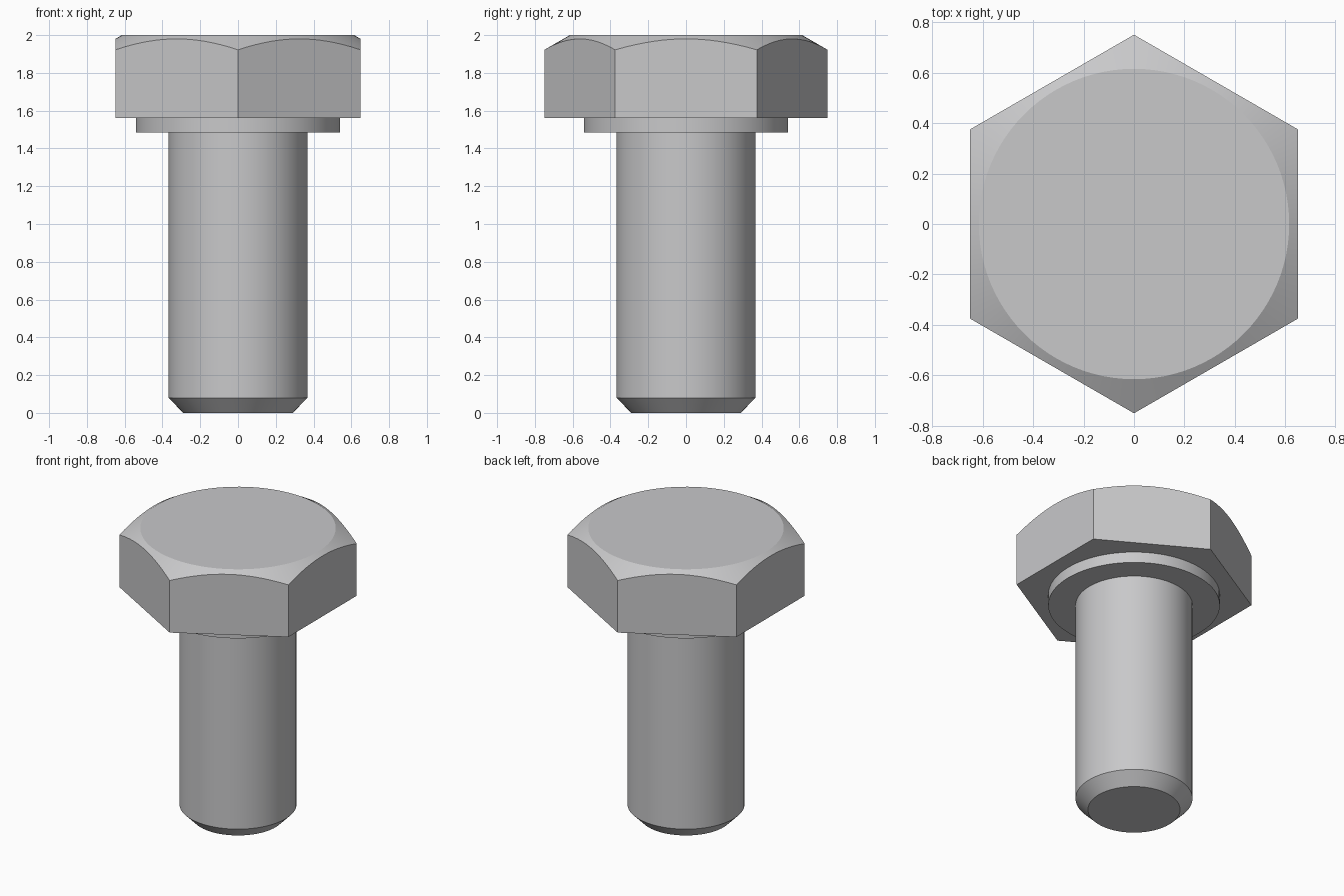
import bpy
import bmesh
import math

SIDES = 96            # divisible by 12, so hexagon corners fall on vertices
HEAD_APOTHEM = 0.6495
TOP_RADIUS = 0.615
CHAMFER_SLOPE = math.tan(math.radians(30))

cube = bpy.data.objects.get("Cube")
if cube:
    bpy.data.objects.remove(cube, do_unlink=True)

# Single steel colour
steel = bpy.data.materials.new("light grey steel")
steel.use_nodes = True
colour = (0.58, 0.58, 0.59, 1.0)
steel.diffuse_color = colour
steel.node_tree.nodes["Principled BSDF"].inputs["Base Color"].default_value = colour


def circle(radius, z):
    """Ring rule: plain circle at a fixed height."""
    return lambda angle: (radius, z)


def hex_radius(angle):
    """Distance to a hexagon outline with flats facing +x and -x."""
    offset = (angle + math.pi / 6) % (math.pi / 3) - math.pi / 6
    return HEAD_APOTHEM / math.cos(offset)


def hex_bottom(angle):
    return hex_radius(angle), 1.56


def hex_chamfer_edge(angle):
    """Where the conical chamfer cuts the hexagon flats."""
    r = hex_radius(angle)
    return r, 2.0 - (r - TOP_RADIUS) * CHAMFER_SLOPE


def loft(name, rings):
    """Bridge a stack of rings, cap both ends and shade smooth by angle."""
    bm = bmesh.new()
    angles = [math.tau * i / SIDES for i in range(SIDES)]
    loops = []
    for ring in rings:
        loop = []
        for a in angles:
            r, z = ring(a)
            loop.append(bm.verts.new((r * math.cos(a), r * math.sin(a), z)))
        loops.append(loop)
    for low, high in zip(loops, loops[1:]):
        for i in range(SIDES):
            j = (i + 1) % SIDES
            bm.faces.new((low[i], low[j], high[j], high[i]))
    bm.faces.new(loops[0][::-1])
    bm.faces.new(loops[-1])
    bmesh.ops.recalc_face_normals(bm, faces=bm.faces)

    mesh = bpy.data.meshes.new(name)
    bm.to_mesh(mesh)
    bm.free()
    mesh.materials.append(steel)
    obj = bpy.data.objects.new(name, mesh)
    bpy.context.collection.objects.link(obj)
    bpy.ops.object.select_all(action='DESELECT')
    obj.select_set(True)
    bpy.context.view_layer.objects.active = obj
    bpy.ops.object.shade_smooth_by_angle(angle=math.radians(20))
    return obj


# Shank with chamfered tip, sunk into the washer face
loft("shank", [circle(0.29, 0.0), circle(0.368, 0.08), circle(0.368, 1.52)])

# Round collar under the head, sunk into the head
loft("washer_face", [circle(0.54, 1.485), circle(0.54, 1.6)])

# Hexagonal head with conical top chamfer
loft("hex_head", [hex_bottom, hex_chamfer_edge, circle(TOP_RADIUS, 2.0)])
